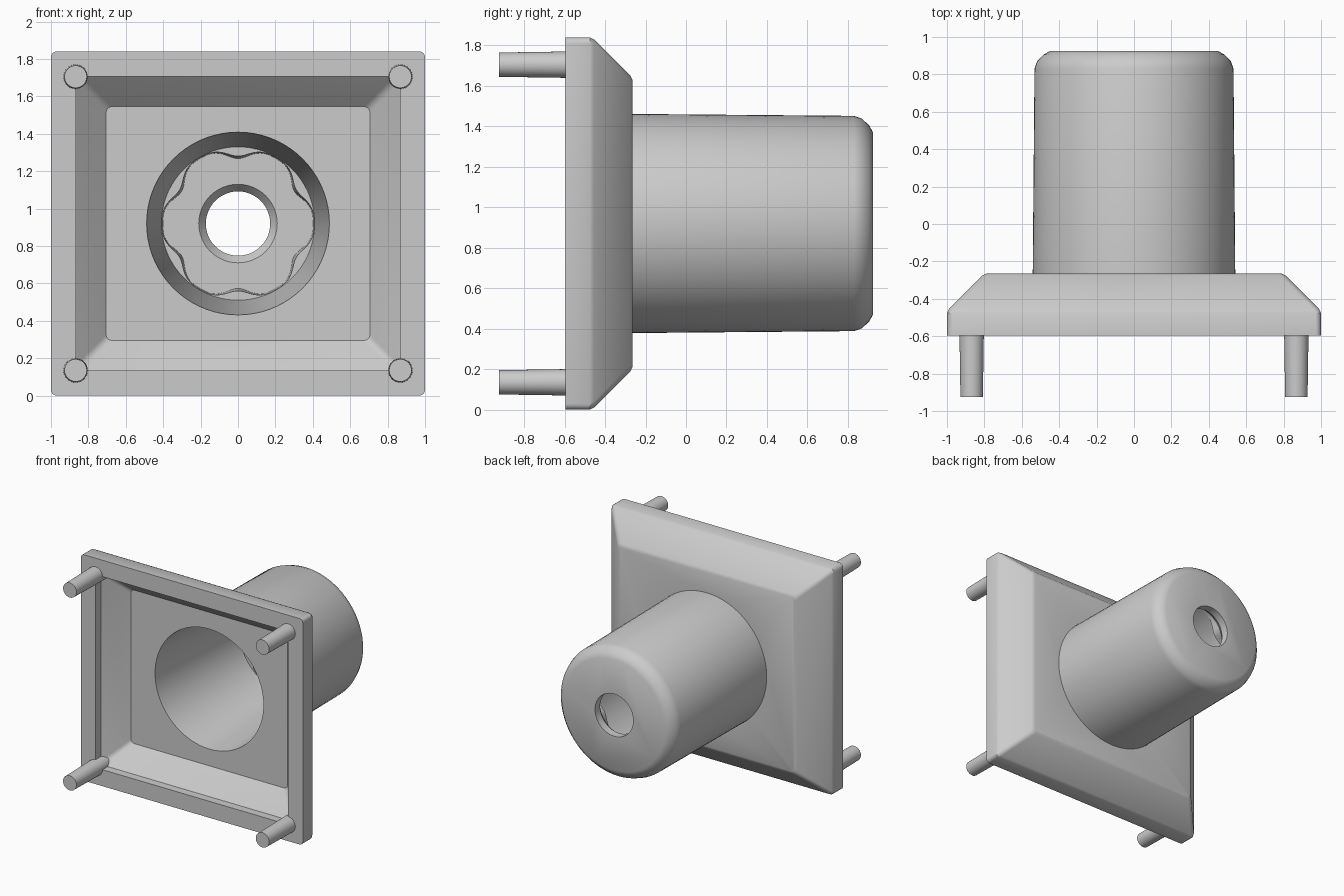
import bpy, bmesh
from math import sin, cos, pi, radians

if "Cube" in bpy.data.objects:
    bpy.data.objects.remove(bpy.data.objects["Cube"], do_unlink=True)

MID = 0.92  # height of the bore axis

grey = bpy.data.materials.new("plain grey")
grey.use_nodes = True
grey.diffuse_color = (0.6, 0.6, 0.6, 1)
grey.node_tree.nodes["Principled BSDF"].inputs["Base Color"].default_value = (0.6, 0.6, 0.6, 1)


def circle(r, n=72):
    return [(r * cos(2 * pi * i / n), r * sin(2 * pi * i / n)) for i in range(n)]


def lobed(r, depth, n=144):
    """Circle with six ribs pushing inwards."""
    pts = []
    for i in range(n):
        a = 2 * pi * i / n
        q = r - depth * ((1 - cos(6 * a)) / 2) ** 2
        pts.append((q * cos(a), q * sin(a)))
    return pts


def rounded_rect(hx, hz, r, seg=4):
    pts = []
    for k, (sx, sz) in enumerate([(1, 1), (-1, 1), (-1, -1), (1, -1)]):
        for i in range(seg + 1):
            a = pi / 2 * (k + i / seg)
            pts.append((sx * (hx - r) + r * cos(a), sz * (hz - r) + r * sin(a)))
    return pts


def loft(name, rings, x=0, z=MID):
    """Closed solid through (y, outline) rings."""
    bm = bmesh.new()
    loops = [[bm.verts.new((x + px, y, z + pz)) for px, pz in pts] for y, pts in rings]
    n = len(loops[0])
    for a, b in zip(loops, loops[1:]):
        for i in range(n):
            j = (i + 1) % n
            bm.faces.new((a[i], a[j], b[j], b[i]))
    bm.faces.new(loops[0])
    bm.faces.new(loops[-1])
    bmesh.ops.recalc_face_normals(bm, faces=bm.faces)
    me = bpy.data.meshes.new(name)
    bm.to_mesh(me)
    bm.free()
    me.materials.append(grey)
    ob = bpy.data.objects.new(name, me)
    bpy.context.collection.objects.link(ob)
    return ob


def activate(ob):
    bpy.ops.object.select_all(action='DESELECT')
    ob.select_set(True)
    bpy.context.view_layer.objects.active = ob


def combine(ob, tool, operation):
    activate(ob)
    mod = ob.modifiers.new(operation.lower(), 'BOOLEAN')
    mod.object, mod.operation, mod.solver = tool, operation, 'EXACT'
    bpy.ops.object.modifier_apply(modifier=mod.name)
    bpy.data.objects.remove(tool, do_unlink=True)


def smooth(ob):
    activate(ob)
    bpy.ops.object.shade_smooth_by_angle(angle=radians(30))


# Square flange with a chamfered back
body = loft("flange_and_sleeve", [
    (-0.595, rounded_rect(1, 0.92, 0.03)),
    (-0.475, rounded_rect(1, 0.92, 0.03)),
    (-0.455, rounded_rect(0.99, 0.91, 0.03)),
    (-0.275, rounded_rect(0.81, 0.73, 0.03)),
    (-0.265, rounded_rect(0.79, 0.71, 0.03)),
])

# Sleeve with a rounded end
sleeve = loft("sleeve", [(y, circle(r)) for y, r in [
    (-0.32, 0.542), (0.83, 0.532), (0.87, 0.518), (0.905, 0.485), (0.925, 0.45)]])
combine(body, sleeve, 'UNION')

# Tray-shaped recess in the front
recess = loft("recess", [
    (-0.7, rounded_rect(0.867, 0.787, 0.03)),
    (-0.53, rounded_rect(0.865, 0.785, 0.03)),
    (-0.37, rounded_rect(0.705, 0.625, 0.03)),
])
combine(body, recess, 'DIFFERENCE')

# Tapered bore, ribbed socket and through hole
bore = loft("bore", [(-0.45, circle(0.495)), (0.6, circle(0.41))])
socket = loft("socket", [(0.55, lobed(0.408, 0.045)), (0.81, lobed(0.402, 0.055))])
hole = loft("hole", [(0.75, circle(0.21, 48)), (0.81, circle(0.21, 48)),
                     (0.86, circle(0.172, 48)), (1.0, circle(0.172, 48))])
for cutter in (bore, socket, hole):
    combine(body, cutter, 'DIFFERENCE')
smooth(body)

# Four slightly tapered corner pins
for sx, side in ((1, "left"), (-1, "right")):
    for sz, level in ((1, "upper"), (-1, "lower")):
        pin = loft(f"{level}_{side}_pin",
                   [(-0.925, circle(0.06, 32)), (-0.595, circle(0.065, 32)), (-0.46, circle(0.065, 32))],
                   0.868 * sx, MID + 0.785 * sz)
        smooth(pin)
